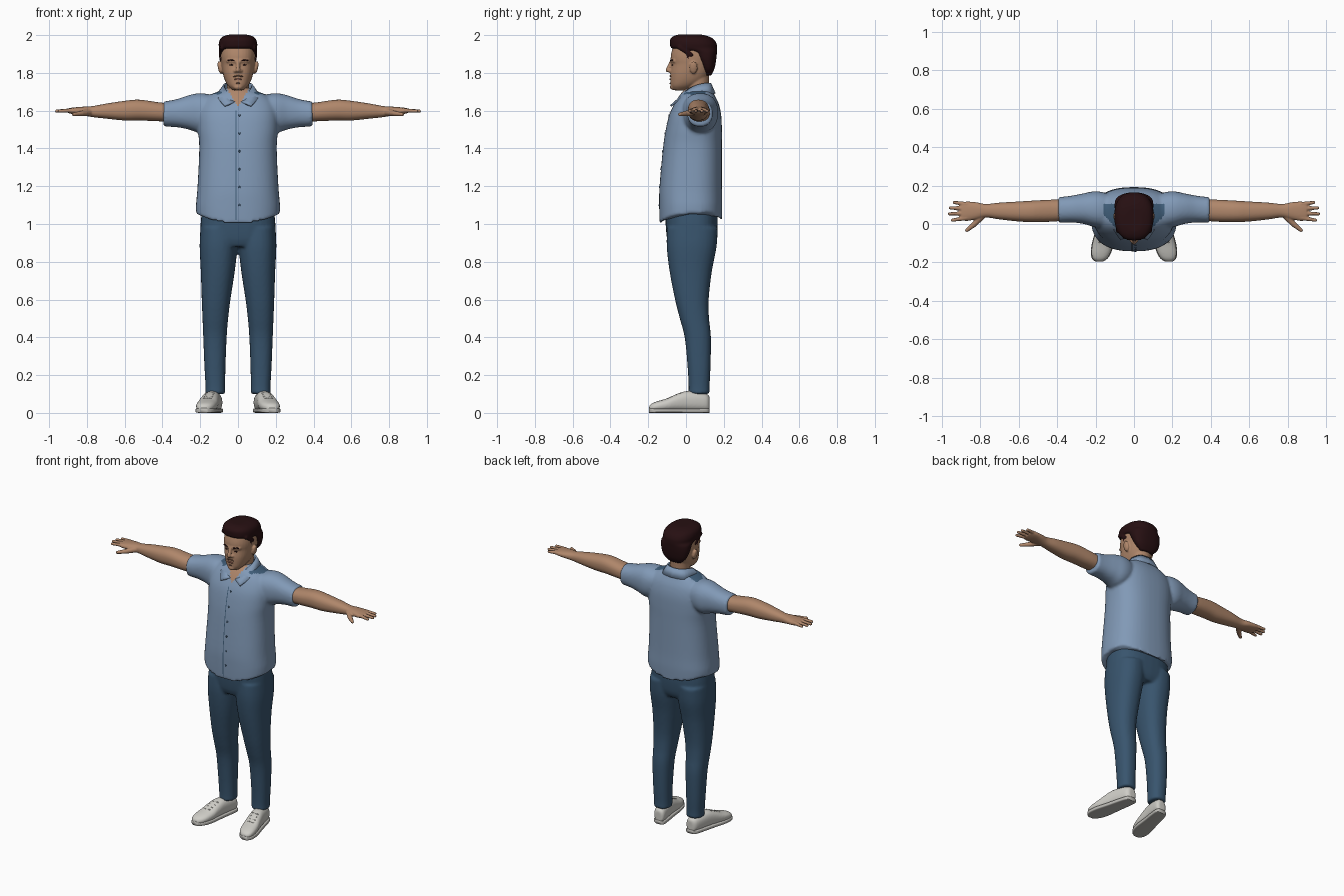
import bpy, bmesh, math
from mathutils import Vector, Matrix

if "Cube" in bpy.data.objects:
    bpy.data.objects.remove(bpy.data.objects["Cube"])


def material(name, r, g, b):
    m = bpy.data.materials.new(name)
    m.use_nodes = True
    m.diffuse_color = (r, g, b, 1)
    m.node_tree.nodes["Principled BSDF"].inputs["Base Color"].default_value = (r, g, b, 1)
    return m


SHIRT = material("light blue cloth", .22, .32, .47)
LINING = material("dark blue lining", .05, .11, .19)
DENIM = material("denim", .04, .09, .155)
SKIN = material("skin", .43, .24, .145)
HAIR = material("dark brown hair", .02, .005, .006)
WHITE = material("shoe white", .62, .61, .57)
SOLE = material("sole grey", .5, .49, .46)
LIP = material("lip", .33, .14, .1)
STUBBLE = material("stubble", .16, .08, .05)


def resample(rows, n=4):
    # Smooth interpolation between the given sections
    out = []
    for i in range(len(rows) - 1):
        quad = [rows[max(i - 1, 0)], rows[i], rows[i + 1], rows[min(i + 2, len(rows) - 1)]]
        for k in range(n):
            t = k / n
            out.append([b + .5 * t * (c - a + t * (2*a - 5*b + 4*c - d + t * (3*(b - c) + d - a)))
                        for a, b, c, d in zip(*quad)])
    return out + [rows[-1]]


def loft(bm, rows, axis="z", p=2.3, n=32):
    # Each section is: position, u min, u max, v min, v max
    rings = []
    for s, u0, u1, v0, v1 in resample(rows):
        ring = []
        for i in range(n):
            a = math.tau * i / n
            c, d = math.cos(a), math.sin(a)
            u = (u0 + u1) / 2 + (u1 - u0) / 2 * math.copysign(abs(c) ** (2 / p), c)
            v = (v0 + v1) / 2 + (v1 - v0) / 2 * math.copysign(abs(d) ** (2 / p), d)
            ring.append(bm.verts.new({"z": (u, v, s), "x": (s, u, v), "y": (u, s, v)}[axis]))
        rings.append(ring)
    for a, b in zip(rings, rings[1:]):
        for i in range(n):
            j = (i + 1) % n
            bm.faces.new((a[i], a[j], b[j], b[i]))
    bm.faces.new(rings[0][::-1])
    bm.faces.new(rings[-1])


def sym(rows):
    # Sections symmetric in x: z, half width, y min, y max
    return [(z, -w, w, a, b) for z, w, a, b in rows]


def ball(bm, at, size, rot=0):
    m = Matrix.Translation(at) @ Matrix.Rotation(rot, 4, "Y") @ Matrix.Diagonal((*size, 1))
    bmesh.ops.create_icosphere(bm, subdivisions=2, radius=1, matrix=m)


def rod(bm, a, b, r0, r1, n=9):
    a, b = Vector(a), Vector(b)
    for i in range(n):
        t = i / (n - 1)
        ball(bm, a.lerp(b, t), [r0 + (r1 - r0) * t] * 3)


def finish(name, bm, mats, voxel=0, smooth=4):
    bmesh.ops.recalc_face_normals(bm, faces=bm.faces)
    me = bpy.data.meshes.new(name)
    bm.to_mesh(me)
    bm.free()
    ob = bpy.data.objects.new(name, me)
    bpy.context.collection.objects.link(ob)
    if voxel:
        # Blend overlapping volumes into one skin
        r = ob.modifiers.new("blend", "REMESH")
        r.mode, r.voxel_size = "VOXEL", voxel
        s = ob.modifiers.new("relax", "SMOOTH")
        s.factor, s.iterations = .5, smooth
        bpy.context.view_layer.update()
        dg = bpy.context.evaluated_depsgraph_get()
        ob.data = bpy.data.meshes.new_from_object(ob.evaluated_get(dg))
        ob.modifiers.clear()
        ob.data.name = name
    ob.data.materials.clear()
    for m in mats:
        ob.data.materials.append(m)
    for f in ob.data.polygons:
        f.use_smooth = True
        f.material_index = 0
    bpy.context.view_layer.update()
    return ob


def front_y(ob, x, z):
    hit, at, _, _ = ob.ray_cast((x, -1, z), (0, 1, 0))
    return at.y if hit else 0


# Shirt: torso with a curved hem, and sleeves
bm = bmesh.new()
loft(bm, sym([(1.0, .222, -.14, .19), (1.1, .222, -.142, .192), (1.2, .214, -.14, .19),
              (1.4, .205, -.122, .19), (1.5, .212, -.107, .19), (1.58, .212, -.088, .186),
              (1.64, .195, -.06, .172), (1.68, .155, -.035, .152), (1.705, .095, -.015, .138),
              (1.72, .065, 0, .125)]), p=2.5, n=48)
for v in bm.verts:
    k = max(0, (1.12 - v.co.z) / .12)
    v.co.z += k * (.055 * (v.co.x / .222) ** 2 + (.02 if v.co.y > .1 else 0))
for s in (1, -1):
    loft(bm, [(s * x, *r) for x, *r in [
        (.1, .0, .14, 1.55, 1.67), (.16, -.02, .165, 1.5, 1.688), (.21, -.015, .17, 1.485, 1.692),
        (.26, .0, .16, 1.5, 1.682), (.32, .008, .148, 1.512, 1.662),
        (.37, .008, .142, 1.515, 1.652), (.395, .006, .142, 1.518, 1.65)]], "x")
shirt = finish("shirt", bm, [SHIRT, SKIN, LINING], .009, 4)
for f in shirt.data.polygons:
    x, y, z = f.center
    x = abs(x)
    if y < .02 and z > 1.625 and x < (z - 1.62) * .6:
        f.material_index = 1
    elif .085 < x < .16 and -.01 < y < .105 and z > 1.64 and x - .085 < (y + .035) * .9:
        f.material_index = 2

# Placket seam and buttons
bm = bmesh.new()
line = [[bm.verts.new((x, front_y(shirt, x, z) - .002, z)) for x in (-.013, -.008)]
        for z in [1.02 + .02 * i for i in range(30)]]
for a, b in zip(line, line[1:]):
    bm.faces.new((a[0], a[1], b[1], b[0]))
for i in range(6):
    z = 1.1 + .095 * i
    ball(bm, (.008, front_y(shirt, .008, z), z), (.006, .004, .006))
finish("placket_seam_and_buttons", bm, [LINING])

# Collar: folded leaf, mirrored, with two front points
bm = bmesh.new()
leaf = resample([(0, .128, 1.745, 0, .152, 1.69), (.05, .115, 1.745, .08, .13, 1.688),
                 (.074, .06, 1.735, .105, .055, 1.69), (.058, .0, 1.702, .108, -.02, 1.668),
                 (.012, -.05, 1.645, .07, -.082, 1.625)])
rows = [(-a, b, c, -d, e, f) for a, b, c, d, e, f in leaf[:0:-1]] + leaf
edge = [[bm.verts.new(r[:3]), bm.verts.new(r[3:])] for r in rows]
for a, b in zip(edge, edge[1:]):
    bm.faces.new((a[0], a[1], b[1], b[0]))
collar = finish("collar", bm, [SHIRT])
mod = collar.modifiers.new("thickness", "SOLIDIFY")
mod.thickness, mod.offset = .01, 0

# Jeans: hips and two legs
bm = bmesh.new()
loft(bm, sym([(.88, .17, -.085, .14), (.92, .197, -.1, .16), (1.0, .198, -.108, .168),
              (1.08, .19, -.108, .165)]), p=2.6)
for s in (1, -1):
    loft(bm, [(z, s * c - w, s * c + w, a, b) for z, c, w, a, b in [
        (.1, .12, .053, .012, .127), (.14, .12, .052, .014, .125), (.25, .122, .056, .008, .13),
        (.4, .122, .062, -.007, .132), (.5, .12, .068, -.033, .122), (.6, .116, .076, -.058, .12),
        (.75, .107, .09, -.087, .137), (.88, .103, .1, -.102, .162), (.98, .1, .099, -.1, .168)]])
finish("jeans", bm, [DENIM], .009, 3)

for s, side in ((1, "left"), (-1, "right")):
    # Arm with hand
    bm = bmesh.new()
    loft(bm, [(s * x, *r) for x, *r in [
        (.3, .03, .12, 1.54, 1.64), (.4, .014, .127, 1.543, 1.642), (.52, .01, .122, 1.548, 1.658),
        (.6, .013, .117, 1.548, 1.652), (.7, .024, .111, 1.558, 1.637), (.77, .034, .104, 1.566, 1.624),
        (.82, .024, .113, 1.574, 1.621), (.87, .016, .117, 1.58, 1.617),
        (.9, .02, .112, 1.588, 1.612)]], "x")
    for y0, y1, tip in ((.103, .112, .935), (.08, .084, .955), (.056, .053, .96), (.032, .02, .945)):
        rod(bm, (s * .87, y0, 1.602), (s * tip, y1, 1.598), .0125, .0095)
    rod(bm, (s * .79, .045, 1.592), (s * .83, .0, 1.585), .02, .015)
    rod(bm, (s * .83, .0, 1.585), (s * .87, -.033, 1.58), .015, .01)
    finish(side + "_arm", bm, [SKIN], .0042, 3)

    # Shoe upper and sole, turned slightly outward
    def shoe_rows(grow, z0, top):
        rows = []
        for y, w, h in ((.125, .022, .085), (.11, .037, .1), (.06, .043, .112), (.0, .046, .115),
                        (-.05, .05, .1), (-.1, .054, .077), (-.15, .05, .062), (-.18, .037, .05),
                        (-.195, .018, .036)):
            c = s * (.122 + (.1 - y) * .2)
            rows.append((y, c - w - grow, c + w + grow, z0, top or h))
        return rows
    bm = bmesh.new()
    loft(bm, shoe_rows(0, .008, 0), "y", 2.4)
    finish(side + "_shoe", bm, [WHITE], .006, 3)
    bm = bmesh.new()
    loft(bm, shoe_rows(.003, 0, .025), "y", 5)
    sole = finish(side + "_sole", bm, [SOLE])

    # Laces
    bm = bmesh.new()
    for i in range(4):
        y, z = -.03 - .022 * i, .108 - .0095 * i
        c = s * (.122 + (.1 - y) * .2)
        rod(bm, (c - .02, y, z - .004), (c + .02, y, z - .004), .004, .004, 7)
    finish(side + "_laces", bm, [WHITE])

# Head and neck with brow, nose, chin and ears
bm = bmesh.new()
loft(bm, sym([(1.66, .066, 0, .125), (1.7, .06, .002, .122), (1.76, .06, .01, .122),
              (1.82, .06, .02, .125)]), p=2)
loft(bm, sym([(1.708, .028, -.066, 0), (1.73, .052, -.08, .05), (1.76, .069, -.083, .1),
              (1.8, .081, -.083, .13), (1.845, .088, -.077, .147), (1.87, .091, -.081, .152),
              (1.9, .092, -.079, .153), (1.94, .088, -.066, .148), (1.97, .068, -.04, .115)]), p=2.3)
rod(bm, (0, -.077, 1.862), (0, -.096, 1.815), .009, .013)
for s in (1, -1):
    rod(bm, (s * .012, -.073, 1.864), (s * .052, -.06, 1.864), .013, .011)
    ball(bm, (s * .013, -.084, 1.81), (.011, .011, .009))
    ball(bm, (s * .096, .04, 1.828), (.011, .022, .036), s * .2)
ball(bm, (0, -.068, 1.725), (.026, .018, .016))
head = finish("head", bm, [SKIN], .005, 3)

# Facial details laid on the head
def details(name, mat, spots):
    bm = bmesh.new()
    for x, z, w, h, tilt in spots:
        for s in ((1, -1) if x else (1,)):
            ball(bm, (s * x, front_y(head, s * x, z), z), (w, .005, h), s * tilt)
    finish(name, bm, [mat])


details("eyes_and_brows", HAIR, [(.034, 1.842, .011, .004, 0), (.028, 1.866, .012, .004, -.12),
                                 (.046, 1.868, .012, .004, .1)])
details("moustache_and_goatee", STUBBLE, [(.012, 1.783, .015, .004, .2), (0, 1.745, .01, .005, 0)])
details("mouth", LIP, [(0, 1.766, .022, .005, 0)])

# Hair swept up in front and tapered at the nape
bm = bmesh.new()
loft(bm, sym([(1.785, .045, .1, .132), (1.82, .08, .085, .15), (1.87, .098, .058, .16),
              (1.91, .101, .03, .164), (1.922, .101, -.03, .165), (1.932, .101, -.078, .165),
              (1.955, .102, -.085, .162), (1.98, .094, -.083, .145), (1.995, .075, -.065, .115),
              (2.003, .045, -.04, .08)]), p=2.4)
for s in (1, -1):
    # Short sides and sideburns
    rod(bm, (s * .087, .0, 1.93), (s * .087, .012, 1.875), .011, .006)
    rod(bm, (s * .083, -.035, 1.935), (s * .086, .03, 1.895), .013, .012)
finish("hair", bm, [HAIR], .006, 3)
